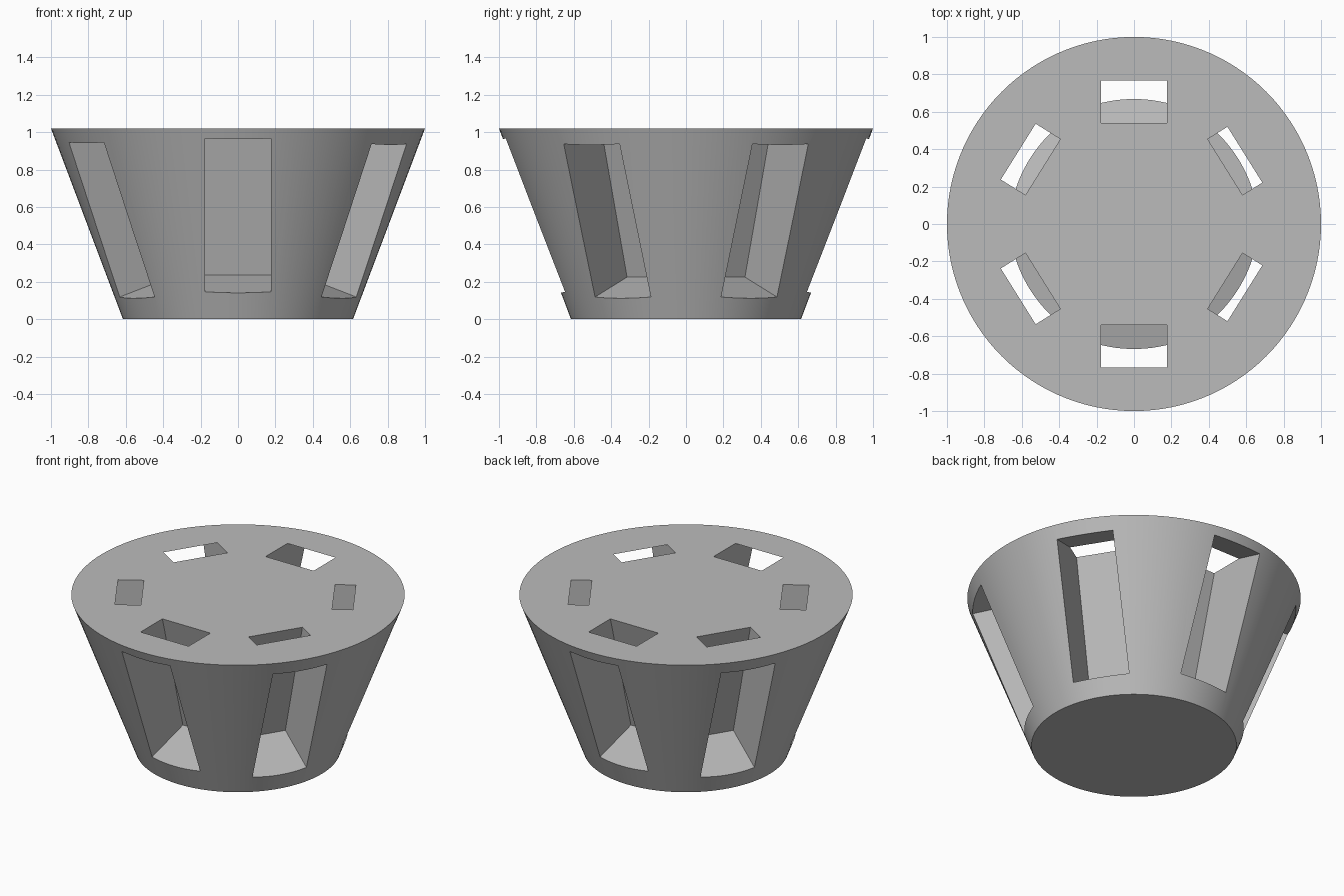
import bpy
import bmesh
from math import sin, cos, radians
from mathutils import Vector

HEIGHT, R_BOTTOM, R_TOP = 1.02, 0.615, 1.0
HALF_WIDTH, REACH = 0.176, 0.9

default = bpy.data.objects.get("Cube")
if default:
    bpy.data.objects.remove(default, do_unlink=True)

grey = bpy.data.materials.new("plain grey")
grey.use_nodes = True
colour = (0.5, 0.5, 0.5, 1)
grey.diffuse_color = colour
grey.node_tree.nodes["Principled BSDF"].inputs["Base Color"].default_value = colour


def add_object(name, bm):
    bmesh.ops.recalc_face_normals(bm, faces=bm.faces)
    mesh = bpy.data.meshes.new(name)
    bm.to_mesh(mesh)
    bm.free()
    mesh.materials.append(grey)
    obj = bpy.data.objects.new(name, mesh)
    bpy.context.collection.objects.link(obj)
    return obj


def add_slot(bm, angle, tilt, inner_r, inner_z, top_r):
    """Leaning box: starts at its inner bottom edge, its lid meets the top face at top_r."""
    a, t = radians(angle), radians(tilt)
    out, up = Vector((cos(t), -sin(t))), Vector((sin(t), cos(t)))
    corner = Vector((inner_r, inner_z))
    length = (Vector((top_r, HEIGHT)) - corner).dot(up)
    section = [corner, corner + out * REACH,
               corner + out * REACH + up * length, corner + up * length]
    sides = []
    for w in (-HALF_WIDTH, HALF_WIDTH):
        sides.append([bm.verts.new((r * cos(a) - w * sin(a),
                                    r * sin(a) + w * cos(a), z)) for r, z in section])
    one, two = sides
    bm.faces.new(one)
    bm.faces.new(two)
    for i in range(4):
        j = (i + 1) % 4
        bm.faces.new((one[i], one[j], two[j], two[i]))


# Solid tapered body
bm = bmesh.new()
bmesh.ops.create_cone(bm, cap_ends=True, segments=120, radius1=R_BOTTOM,
                      radius2=R_TOP, depth=HEIGHT)
bmesh.ops.translate(bm, verts=bm.verts, vec=(0, 0, HEIGHT / 2))
body = add_object("tapered_body", bm)

# Six leaning slots, cut through the wall and the top
bm = bmesh.new()
for angle in (90, 270):
    add_slot(bm, angle, 15.3, 0.325, 0.235, 0.768)
for angle in (32, 328):
    add_slot(bm, angle, 18.2, 0.313, 0.225, 0.699)
for angle in (148, 212):
    add_slot(bm, angle, 18.2, 0.313, 0.225, 0.73)
cutter = add_object("slot_cutter", bm)
cutter.hide_render = True

cut = body.modifiers.new("slots", 'BOOLEAN')
cut.operation = 'DIFFERENCE'
cut.solver = 'EXACT'
cut.use_self = True
cut.object = cutter

bpy.ops.object.select_all(action='DESELECT')
body.select_set(True)
bpy.context.view_layer.objects.active = body
bpy.ops.object.modifier_apply(modifier=cut.name)
bpy.data.objects.remove(cutter, do_unlink=True)

# Round wall, crisp slot edges
bpy.ops.object.shade_smooth_by_angle(angle=radians(20))
